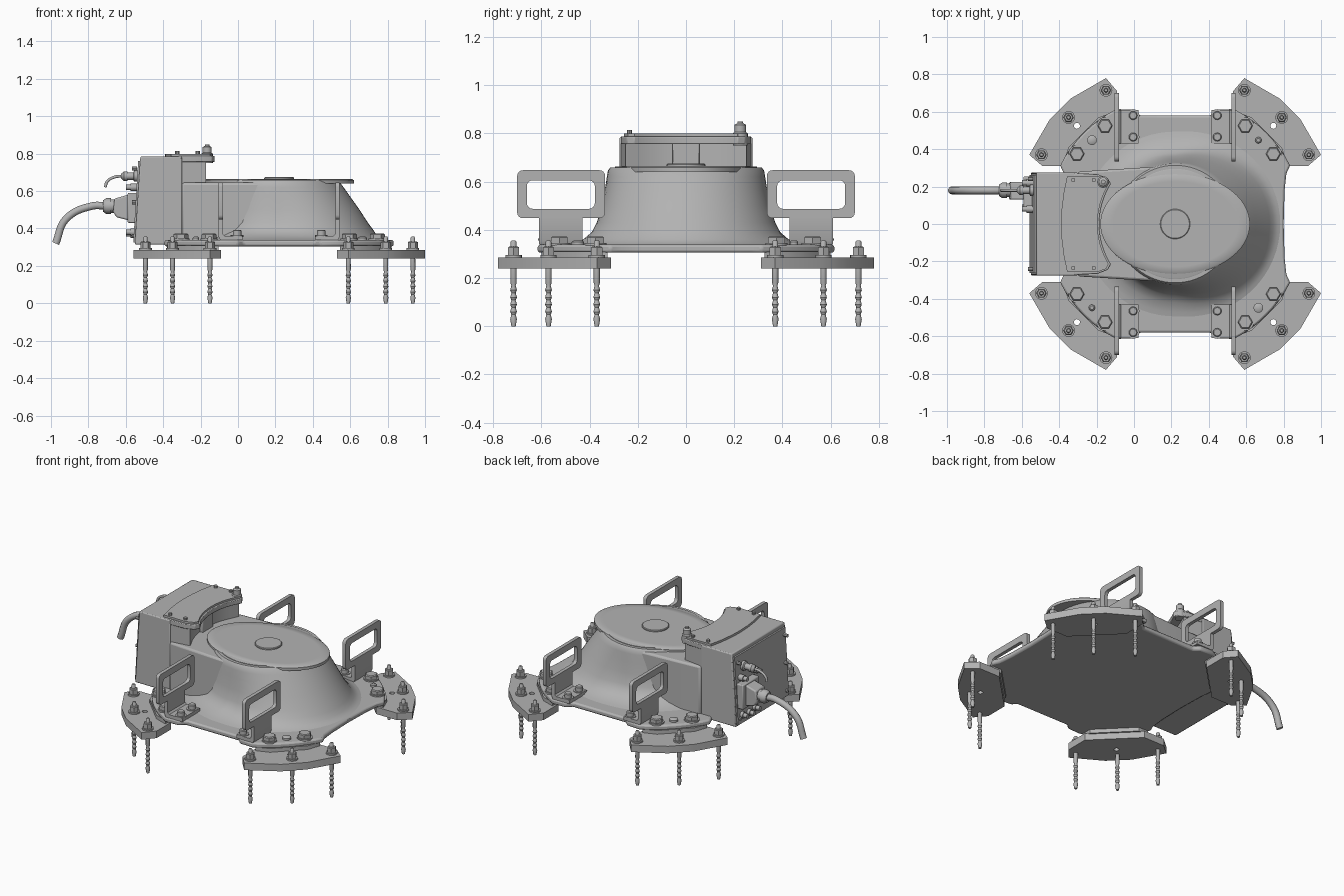
import bpy, bmesh
from math import sin, cos, pi, radians
from mathutils import Vector

if "Cube" in bpy.data.objects:
    bpy.data.objects.remove(bpy.data.objects["Cube"])

CX = 0.22  # centre of the round housing
parts = []

metal = bpy.data.materials.new("plain grey metal")
metal.use_nodes = True
metal.diffuse_color = (0.45, 0.45, 0.45, 1)
metal.node_tree.nodes["Principled BSDF"].inputs["Base Color"].default_value = (0.45, 0.45, 0.45, 1)


def finish(name, bm, bevel=0):
    bmesh.ops.recalc_face_normals(bm, faces=bm.faces)
    mesh = bpy.data.meshes.new(name)
    bm.to_mesh(mesh)
    bm.free()
    mesh.materials.append(metal)
    ob = bpy.data.objects.new(name, mesh)
    bpy.context.collection.objects.link(ob)
    if bevel:
        mod = ob.modifiers.new("bevel", "BEVEL")
        mod.width, mod.segments = bevel, 2
        mod.limit_method, mod.angle_limit = "ANGLE", radians(40)
    parts.append(ob)
    return ob


def prism(name, outline, lo, hi, axis="z", bevel=0):
    """Extrude a 2D outline along z (xy outline), y (xz outline) or x (yz outline)."""
    bm = bmesh.new()
    place = {"z": lambda a, b, h: (a, b, h), "y": lambda a, b, h: (a, h, b), "x": lambda a, b, h: (h, a, b)}[axis]
    low = [bm.verts.new(place(a, b, lo)) for a, b in outline]
    high = [bm.verts.new(place(a, b, hi)) for a, b in outline]
    bm.faces.new(low)
    bm.faces.new(high)
    n = len(low)
    for i in range(n):
        j = (i + 1) % n
        bm.faces.new((low[i], low[j], high[j], high[i]))
    return finish(name, bm, bevel)


def block(name, x, y, z, bevel=0):
    return prism(name, [(x[0], y[0]), (x[1], y[0]), (x[1], y[1]), (x[0], y[1])], z[0], z[1], "z", bevel)


def lathe(name, profile, base, sides=16, axis="z"):
    """Spin (radius, height) pairs about an axis through base."""
    bm = bmesh.new()
    rings = []
    for r, h in profile:
        ring = []
        for k in range(sides):
            a = 2 * pi * k / sides
            v = Vector((r * cos(a), r * sin(a), h))
            if axis == "x":
                v = Vector((-h, v.x, v.y))
            ring.append(bm.verts.new(v + Vector(base)))
        rings.append(ring)
    skin(bm, rings)
    return finish(name, bm)


def skin(bm, rings):
    n = len(rings[0])
    for a, b in zip(rings, rings[1:]):
        for i in range(n):
            bm.faces.new((a[i], a[(i + 1) % n], b[(i + 1) % n], b[i]))
    bm.faces.new(rings[0])
    bm.faces.new(rings[-1])


def arc(r, a0, a1, n, cx=0.0):
    return [(cx + r * cos(radians(a0 + (a1 - a0) * i / n)), r * sin(radians(a0 + (a1 - a0) * i / n))) for i in range(n + 1)]


def cable(name, points, radius):
    cu = bpy.data.curves.new(name, "CURVE")
    cu.dimensions, cu.bevel_depth, cu.use_fill_caps = "3D", radius, True
    cu.bevel_resolution = 3
    sp = cu.splines.new("BEZIER")
    sp.bezier_points.add(len(points) - 1)
    for bp, p in zip(sp.bezier_points, points):
        bp.co = p
        bp.handle_left_type = bp.handle_right_type = "AUTO"
    cu.materials.append(metal)
    bpy.context.collection.objects.link(bpy.data.objects.new(name, cu))


# Base plate with four round corners
quarter = [(0.58, 0.0), (0.585, 0.18), (0.595, 0.27)] + arc(0.69, 27, 63, 8) + [(0.22, 0.61), (0.19, 0.58)]
half = quarter + [(-x, y) for x, y in reversed(quarter)]
outline = half + [(x, -y) for x, y in reversed(half[1:-1])]
prism("base_plate", [(CX + x, y) for x, y in outline], 0.305, 0.338, "z", 0.01)

# Flared round housing, sloping further out toward +x
bm = bmesh.new()
rings = []
levels = [(0.332, 0.53, 0.58), (0.342, 0.47, 0.55), (0.36, 0.42, 0.525), (0.39, 0.38, 0.505), (0.43, 0.36, 0.475),
          (0.5, 0.345, 0.43), (0.57, 0.335, 0.38), (0.62, 0.328, 0.345), (0.645, 0.324, 0.326), (0.658, 0.314, 0.314)]
for z, side, front in levels:
    ring = []
    for k in range(72):
        a = 2 * pi * k / 72
        r = side + (front - side) * max(0, cos(a)) ** 1.2
        ring.append(bm.verts.new((CX + r * cos(a), r * sin(a), z)))
    rings.append(ring)
skin(bm, rings)
finish("housing", bm)
lathe("housing_lid", [(0.295, 0.65), (0.295, 0.661), (0.29, 0.663)], (CX, 0, 0), 64)
lathe("centre_cap", [(0.08, 0.65), (0.08, 0.671), (0.076, 0.674)], (CX, 0, 0), 40)

# Neck joining the housing to the connection box
prism("neck", [(-0.3, -0.28), (0.1, -0.305), (0.22, -0.3), (0.22, 0.3), (0.1, 0.305), (-0.3, 0.28)], 0.31, 0.645, "z", 0.012)

# Connection box: sloped rear panel, hollow under a scooped lip
prism("connection_box", [(-0.552, 0.315), (-0.522, 0.785), (-0.3, 0.785), (-0.3, 0.315)], -0.275, 0.275, "y", 0.006)
scoop = arc(0.46, 147, 213, 16, CX)
prism("box_wall", [(-0.32, -0.272), (-0.32, 0.272)] + [(min(x, -0.17), y) for x, y in scoop], 0.63, 0.765, "z")
lip = arc(0.405, 148, 212, 16, CX)
prism("box_lip", [(-0.32, -0.27), (-0.32, 0.27), (-0.2, 0.268), (-0.14, 0.245)] + lip + [(-0.14, -0.245), (-0.2, -0.268)],
      0.755, 0.787, "z", 0.004)
rear_edge = [(-0.39 + 0.5 * y * y, y) for y in (-0.255, -0.17, -0.08, 0, 0.08, 0.17, 0.255)]
prism("box_cover", rear_edge + [(-0.2, 0.258), (-0.15, 0.24)] + arc(0.415, 149, 211, 16, CX) + [(-0.15, -0.24), (-0.2, -0.258)],
      0.785, 0.799)
block("scoop_rib", (-0.3, -0.215), (-0.055, 0.055), (0.64, 0.76), 0.005)
lathe("scoop_step", [(0.4, 0.64), (0.4, 0.658), (0.39, 0.664), (0.335, 0.664)], (CX, 0, 0), 64).scale = (1, 0.68, 1)
lathe("cover_stud", [(0.03, 0.75), (0.03, 0.8), (0.024, 0.805), (0.024, 0.835), (0.012, 0.842), (0.012, 0.85)], (-0.165, 0.225, 0))
for x, y in [(-0.325, 0.235), (-0.325, -0.235), (-0.215, -0.235), (-0.215, 0.235)]:
    lathe("cover_screw", [(0.011, 0.79), (0.011, 0.813)], (x, y, 0), 10)

# Rear panel, plugs and cables
prism("rear_panel", [(-0.56, 0.325), (-0.534, 0.76), (-0.52, 0.76), (-0.54, 0.325)], -0.262, 0.262, "y")
for y in (-0.24, 0.24):
    for z in (0.36, 0.54, 0.72):
        lathe("panel_screw", [(0.011, 0), (0.011, 0.026)], (-0.54, y, z), 8, "x")
for y, z in [(0.09, 0.38), (0.15, 0.37), (0.22, 0.38), (0.08, 0.62), (0.22, 0.62)]:
    lathe("panel_socket", [(0.02, 0), (0.02, 0.035), (0.014, 0.035), (0.014, 0.06)], (-0.54, y, z), 12, "x")
block("plug_base", (-0.59, -0.53), (0.085, 0.255), (0.43, 0.59), 0.006)
prism("plug_body", [(-0.57, 0.44), (-0.65, 0.46), (-0.668, 0.49), (-0.66, 0.56), (-0.57, 0.585)], 0.13, 0.225, "y", 0.008)
lathe("plug_gland", [(0.036, 0), (0.036, 0.03), (0.042, 0.03), (0.042, 0.055), (0.03, 0.072)], (-0.65, 0.18, 0.52), 12, "x")
cable("main_cable", [(-0.7, 0.18, 0.52), (-0.78, 0.18, 0.52), (-0.92, 0.18, 0.45), (-0.975, 0.18, 0.32)], 0.021)
lathe("small_plug", [(0.03, 0), (0.03, 0.025), (0.02, 0.03), (0.02, 0.06), (0.026, 0.06), (0.026, 0.08), (0.012, 0.095)],
      (-0.53, 0.18, 0.68), 12, "x")
cable("small_cable", [(-0.61, 0.18, 0.68), (-0.66, 0.18, 0.675), (-0.7, 0.18, 0.65), (-0.71, 0.18, 0.62)], 0.008)

# Handle with window, bent from a foot plate
def handle(sx, sy):
    x0, x1 = sorted((CX + sx * 0.3, CX + sx * 0.323))
    outer = [(0.335, 0.448), (0.335, 0.647), (0.70, 0.647), (0.70, 0.448)]
    inner = [(0.378, 0.487), (0.378, 0.605), (0.66, 0.605), (0.66, 0.487)]
    bm = bmesh.new()
    loops = [[bm.verts.new((x, sy * y, z)) for y, z in lp] for x, lp in ((x0, outer), (x1, outer), (x1, inner), (x0, inner))]
    for a, b in zip(loops, loops[1:] + loops[:1]):
        for i in range(4):
            bm.faces.new((a[i], a[(i + 1) % 4], b[(i + 1) % 4], b[i]))
    corners = [e for e in bm.edges if abs(e.verts[0].co.x - e.verts[1].co.x) > 0.01]
    bmesh.ops.bevel(bm, geom=corners, offset=0.024, segments=4, profile=0.5, affect="EDGES")
    finish("handle", bm)
    ys = sorted((sy * 0.43, sy * 0.61))
    bend = [(0.323, 0.46), (0.323, 0.355), (0.315, 0.338), (0.195, 0.338), (0.195, 0.36), (0.29, 0.36), (0.3, 0.37), (0.3, 0.46)]
    prism("handle_bracket", [(CX + sx * x, z) for x, z in bend], ys[0], ys[1], "y")
    for y in (0.465, 0.58):
        lathe("bracket_bolt", [(0.034, 0.355), (0.034, 0.364), (0.023, 0.364), (0.023, 0.388), (0.018, 0.392)],
              (CX + sx * 0.225, sy * y, 0))


# Foot plate with anchors and flange bolts
foot_half = [(0.31, 0.56), (0.31, 0.71), (0.37, 0.78), (0.56, 0.67)]
foot_outline = foot_half + [(y, x) for x, y in reversed(foot_half)]
spacer_half = [(0.325, 0.53), (0.325, 0.6), (0.41, 0.57)]
spacer_outline = spacer_half + [(y, x) for x, y in reversed(spacer_half)]
thread = [(0.013, 0.18)]
for i in range(5):
    z = 0.15 - i * 0.03
    thread += [(0.009, z + 0.018), (0.014, z)]
anchor = [(0.009, 0)] + thread[::-1] + [(0.012, 0.35), (0.008, 0.356)]


def corner(sx, sy):
    foot = prism("foot_plate", [(CX + sx * x, sy * y) for x, y in foot_outline], 0.24, 0.286)
    hole = lathe("foot_hole_cutter", [(0.016, 0.2), (0.016, 0.3)], (CX + sx * 0.525, sy * 0.525, 0))
    hole.hide_render = True
    hole.display_type = "WIRE"
    hole.hide_set(True)
    parts.remove(hole)
    cut = foot.modifiers.new("hole", "BOOLEAN")
    cut.operation, cut.object, cut.solver = "DIFFERENCE", hole, "EXACT"
    prism("foot_spacer", [(CX + sx * x, sy * y) for x, y in spacer_outline], 0.28, 0.31)
    for x, y in ((0.37, 0.715), (0.57, 0.57), (0.715, 0.37)):
        p = (CX + sx * x, sy * y, 0)
        lathe("anchor_rod", anchor, p, 12)
        lathe("anchor_washer", [(0.034, 0.284), (0.034, 0.295)], p, 20)
        lathe("anchor_nut", [(0.027, 0.29), (0.027, 0.326), (0.022, 0.33)], p, 6)
    for x, y in ((0.375, 0.525), (0.525, 0.375)):
        p = (CX + sx * x, sy * y, 0)
        lathe("flange_washer", [(0.046, 0.335), (0.046, 0.346)], p, 24)
        lathe("flange_bolt", [(0.04, 0.34), (0.04, 0.368), (0.034, 0.373)], p, 6)
    r = 0.026 if sx * sy < 0 else 0.017
    lathe("locating_pin", [(r, 0.33), (r, 0.35), (r * 0.6, 0.356)], (CX + sx * 0.445, sy * 0.448, 0))


for sx in (-1, 1):
    for sy in (-1, 1):
        handle(sx, sy)
        corner(sx, sy)

# Smooth round surfaces, keep edges sharp
bpy.ops.object.select_all(action="DESELECT")
for ob in parts:
    ob.select_set(True)
bpy.context.view_layer.objects.active = parts[0]
bpy.ops.object.shade_smooth_by_angle(angle=radians(35))
